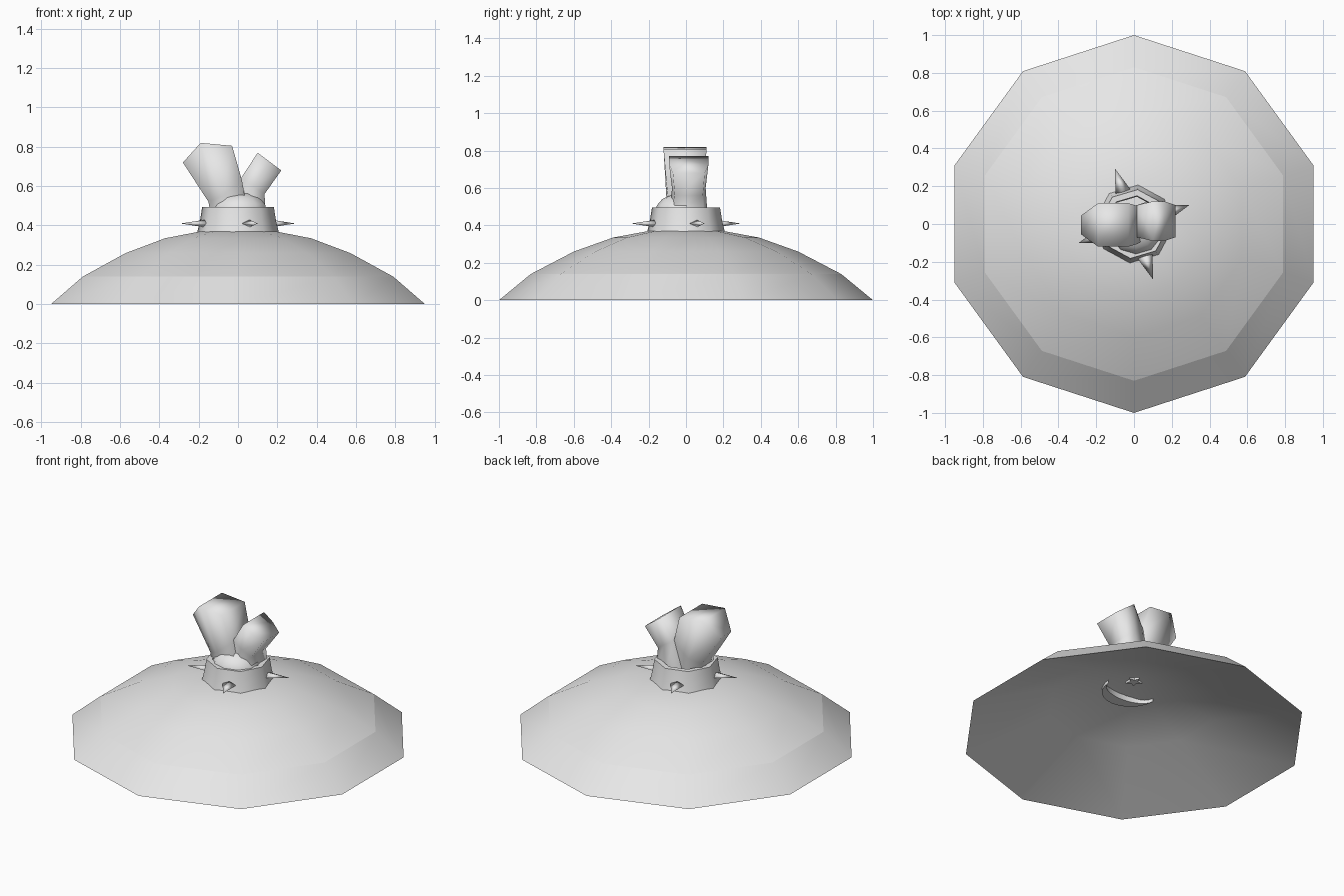
import bpy, bmesh, math
from math import cos, sin, radians
from mathutils import Matrix

cube = bpy.data.objects.get("Cube")
if cube:
    bpy.data.objects.remove(cube)

grey = bpy.data.materials.new("light_grey")
grey.use_nodes = True
grey.diffuse_color = (0.8, 0.8, 0.8, 1)
grey.node_tree.nodes["Principled BSDF"].inputs["Base Color"].default_value = (0.8, 0.8, 0.8, 1)


def finish(name, bm, limit=180, sharp=None):
    """Shade smooth except across steep or chosen edges, and link the object."""
    bm.normal_update()
    for f in bm.faces:
        f.smooth = True
    for e in bm.edges:
        steep = len(e.link_faces) == 2 and e.calc_face_angle() > radians(limit)
        e.smooth = not (steep or (sharp and sharp(e)))
    me = bpy.data.meshes.new(name)
    bm.to_mesh(me)
    bm.free()
    me.materials.append(grey)
    ob = bpy.data.objects.new(name, me)
    bpy.context.collection.objects.link(ob)


def loft(bm, rings):
    """Skin a list of closed rings with quads."""
    rows = [[bm.verts.new(p) for p in ring] for ring in rings]
    for a, b in zip(rows, rows[1:]):
        n = len(a)
        for i in range(n):
            j = (i + 1) % n
            bm.faces.new((a[i], a[j], b[j], b[i]))
    return rows


def circle(r, z, sides, start):
    return [(r * cos(start + math.tau * i / sides), r * sin(start + math.tau * i / sides), z)
            for i in range(sides)]


# Ten-sided shallow canopy
bm = bmesh.new()
profile = [(1, 0), (.83, .14), (.6, .26), (.39, .335), (.2, .37)]
rows = loft(bm, [circle(r, z, 10, radians(90)) for r, z in profile])
bm.faces.new(rows[-1])
finish("canopy", bm, sharp=lambda e: all(abs(v.co.z - .14) < .01 for v in e.verts))

# Hollow conical lining under the canopy, facing down
bm = bmesh.new()
rows = loft(bm, [circle(r, z, 10, radians(90)) for r, z in [(1, 0), (.5, .195)]])
apex = bm.verts.new((0, 0, .365))
for i in range(10):
    bm.faces.new((rows[1][i], rows[1][(i + 1) % 10], apex))
bmesh.ops.reverse_faces(bm, faces=bm.faces)
finish("lining", bm)

# Eight-sided collar with a thick wall
bm = bmesh.new()
loft(bm, [circle(r, z, 8, radians(39))
          for r, z in [(.21, .36), (.195, .42), (.183, .495), (.15, .495), (.145, .4)]])
finish("collar", bm, 60)

# Four flattened spikes around the collar
for k in range(4):
    bm = bmesh.new()
    bmesh.ops.create_cone(bm, cap_ends=True, segments=4, radius1=1, radius2=0, depth=1)
    turn = Matrix.Rotation(radians(19 + 90 * k), 4, 'Z')
    place = Matrix.Translation((.24, 0, .41)) @ Matrix.Rotation(radians(90), 4, 'Y')
    bm.transform(turn @ place @ Matrix.Diagonal((.02, .045, .14, 1)))
    finish("spike_%d" % (k + 1), bm)

# Rounded stuffing inside the collar
bm = bmesh.new()
bmesh.ops.create_uvsphere(bm, u_segments=10, v_segments=8, radius=1)
bm.transform(Matrix.Translation((.01, -.035, .47)) @ Matrix.Diagonal((.145, .13, .1, 1)))
finish("stuffing", bm)


# Closed flaring stalks; each ring is three (x, z, half width) stations mirrored in y
def stalk(name, mid_y, rings):
    bm = bmesh.new()
    rows = loft(bm, [[(x, mid_y - w, z) for x, z, w in ring] +
                     [(x, mid_y + w, z) for x, z, w in reversed(ring)] for ring in rings])
    end = rows[-1]
    for quad in ((0, 1, 4, 5), (1, 2, 3, 4)):
        bm.faces.new([end[i] for i in quad])
    bmesh.ops.recalc_face_normals(bm, faces=bm.faces)
    finish(name, bm)


stalk("large_stalk", -.005, [
    [(-.14, .46, .06), (-.06, .46, .09), (.05, .46, .08)],
    [(-.15, .52, .06), (-.08, .55, .1), (.02, .63, .1)],
    [(-.28, .72, .05), (-.19, .82, .115), (-.03, .805, .115)]])
stalk("small_stalk", .015, [
    [(-.03, .46, .07), (.06, .46, .1), (.14, .46, .08)],
    [(.015, .64, .085), (.08, .6, .09), (.135, .56, .075)],
    [(.1, .77, .105), (.16, .725, .105), (.22, .68, .085)]])


# Crescent and star on the underside
def plate(name, outline, low, high):
    bm = bmesh.new()
    rows = loft(bm, [[(x, y, z) for x, y in outline] for z in (low, high)])
    bm.faces.new(rows[0])
    bm.faces.new(rows[1])
    bmesh.ops.recalc_face_normals(bm, faces=bm.faces)
    bmesh.ops.triangulate(bm, faces=[f for f in bm.faces if len(f.verts) > 4])
    finish(name, bm, 40)


steps = 12
arc = [math.pi * (1 + i / steps) for i in range(steps + 1)]
outer = [(.167 * cos(a), -.03 + .167 * sin(a)) for a in arc]
inner = [(.167 * cos(a), -.03 + .095 * sin(a)) for a in arc[1:-1]]
plate("crescent", outer + inner[::-1], .285, .32)

star = [((.05 if i % 2 == 0 else .022) * cos(radians(36 * i + 90)),
         (.05 if i % 2 == 0 else .022) * sin(radians(36 * i + 90))) for i in range(10)]
plate("star", star, .34, .365)
